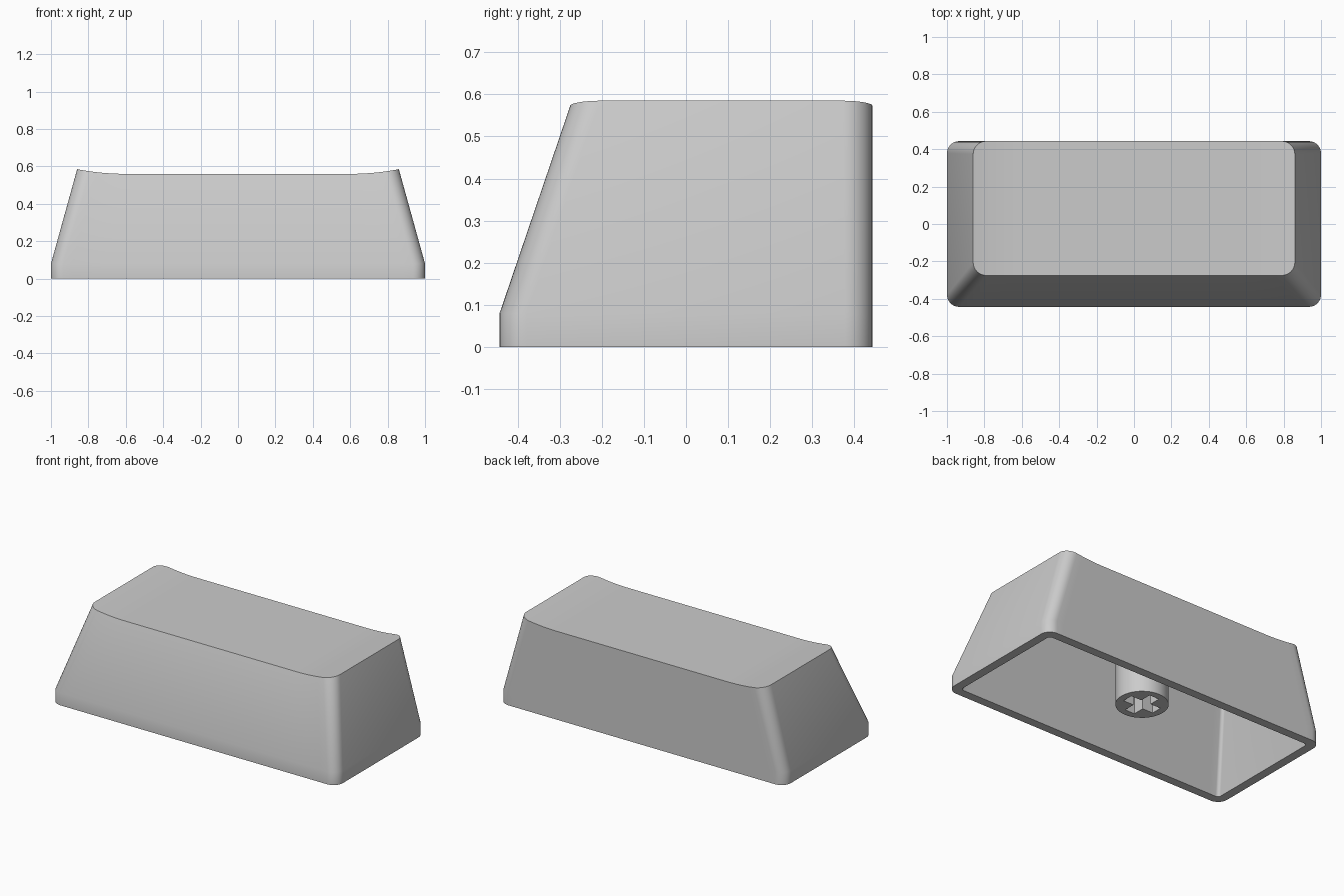
import bpy, bmesh
from math import sin, cos, pi

if "Cube" in bpy.data.objects:
    bpy.data.objects.remove(bpy.data.objects["Cube"])

ARC, SPAN = 8, 40   # segments per rounded corner and along each long edge


def dish(x):
    """Height of the key top: flat in the middle, rising to both ends."""
    t = max(0.0, (abs(x) - 0.6) / 0.26)
    return 0.56 + 0.025 * t * t


def ring(bm, hx, y0, y1, r, height):
    """Rounded rectangle loop; front half left to right, back half returning."""
    left = [(-hx + r - r * cos(a), r - r * sin(a))
            for a in (pi / 2 * i / ARC for i in range(ARC + 1))]
    flat = [(-hx + r + 2 * (hx - r) * i / SPAN, 0) for i in range(1, SPAN)]
    half = left + flat + [(-x, d) for x, d in reversed(left)]
    pts = [(x, y0 + d) for x, d in half] + [(x, y1 - d) for x, d in reversed(half)]
    return [bm.verts.new((x, y, height(x))) for x, y in pts]


def bridge(bm, a, b):
    n = len(a)
    for i in range(n):
        j = (i + 1) % n
        bm.faces.new((a[i], a[j], b[j], b[i]))


def cap(bm, loop):
    """Close a loop with strips running front to back."""
    n = len(loop)
    for i in range(n // 2 - 1):
        bm.faces.new((loop[i], loop[i + 1], loop[n - 2 - i], loop[n - 1 - i]))


def finish(bm, name):
    bmesh.ops.recalc_face_normals(bm, faces=bm.faces)
    me = bpy.data.meshes.new(name)
    bm.to_mesh(me)
    bm.free()
    ob = bpy.data.objects.new(name, me)
    bpy.context.collection.objects.link(ob)
    return ob


def prism(name, pts, z0, z1):
    bm = bmesh.new()
    face = bm.faces.new([bm.verts.new((x, y, z0)) for x, y in pts])
    new = bmesh.ops.extrude_face_region(bm, geom=[face])["geom"]
    top = [v for v in new if isinstance(v, bmesh.types.BMVert)]
    bmesh.ops.translate(bm, verts=top, vec=(0, 0, z1 - z0))
    return finish(bm, name)


def smooth(ob):
    bpy.ops.object.select_all(action='DESELECT')
    ob.select_set(True)
    bpy.context.view_layer.objects.active = ob
    bpy.ops.object.shade_smooth_by_angle(angle=pi / 6)


# Hollow cap: inner ceiling, rim, short upright skirt, sloped walls, dished top
bm = bmesh.new()
loops = [
    ring(bm, 0.835, -0.215, 0.388, 0.02, lambda x: 0.50),
    ring(bm, 0.945, -0.388, 0.388, 0.02, lambda x: 0.0),
    ring(bm, 1.0, -0.443, 0.443, 0.065, lambda x: 0.0),
    ring(bm, 1.0, -0.443, 0.443, 0.065, lambda x: 0.08),
    ring(bm, 0.86, -0.275, 0.443, 0.07, dish),
]
for a, b in zip(loops, loops[1:]):
    bridge(bm, a, b)
cap(bm, loops[0])
cap(bm, loops[-1])
smooth(finish(bm, "key_shell"))

# Round mounting stem under the cap
SY = 0.07
stem = prism("mount_stem", [(0.15 * cos(2 * pi * i / 48), SY + 0.15 * sin(2 * pi * i / 48))
                            for i in range(48)], 0.05, 0.51)

# Cross-shaped socket cut into the stem
A, W = 0.107, 0.034
cross = []
for k in range(4):
    c, s = cos(k * pi / 2), sin(k * pi / 2)
    cross += [(x * c - y * s, SY + x * s + y * c) for x, y in ((A, -W), (A, W), (W, W))]
cutter = prism("socket_cutter", cross, -0.05, 0.32)
cutter.hide_render = True
cutter.hide_set(True)
mod = stem.modifiers.new("socket", 'BOOLEAN')
mod.operation, mod.object, mod.solver = 'DIFFERENCE', cutter, 'EXACT'
bpy.context.view_layer.objects.active = stem
stem.select_set(True)
bpy.ops.object.modifier_apply(modifier=mod.name)
bpy.data.objects.remove(cutter, do_unlink=True)
smooth(stem)
